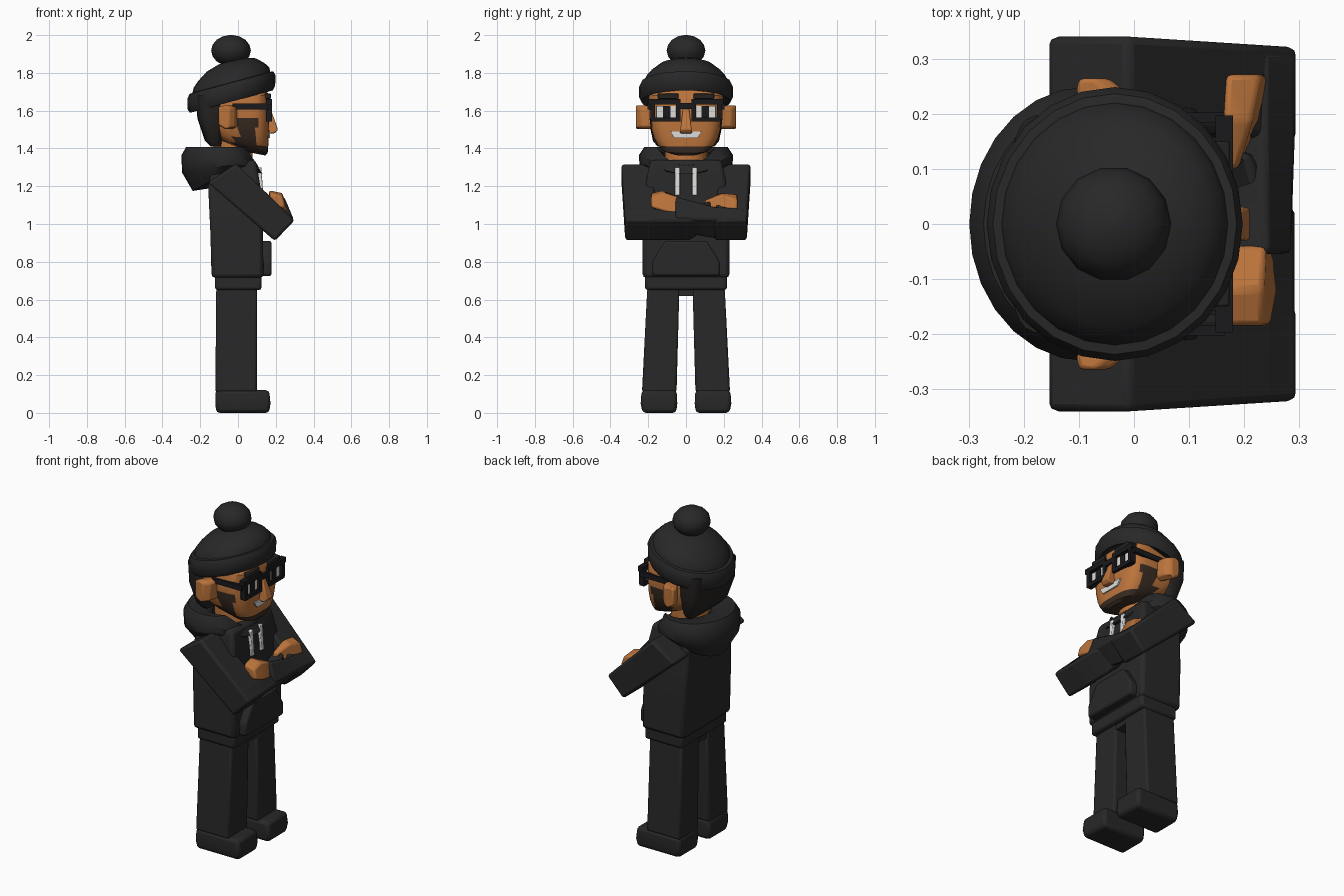
import bpy, bmesh, math
from math import sin, cos, pi


def material(name, r, g, b):
    m = bpy.data.materials.new(name)
    m.diffuse_color = (r, g, b, 1)
    return m


CLOTH = material("black_cloth", 0.021, 0.021, 0.022)
SKIN = material("brown_skin", 0.50, 0.175, 0.045)
HAIR = material("dark_hair", 0.018, 0.016, 0.015)
BEARD = material("dark_beard", 0.04, 0.024, 0.016)
FRAME = material("glasses_black", 0.010, 0.010, 0.012)
WHITE = material("white", 0.72, 0.72, 0.70)


def loft(name, rings, mat, bevel=0.0, closed=False, angle=35):
    """Skin a list of rings; cap both ends, or join last to first."""
    bm = bmesh.new()
    vs = [[bm.verts.new(p) for p in r] for r in rings]
    n, k = len(rings[0]), len(rings)
    for i in range(k if closed else k - 1):
        a, b = vs[i], vs[(i + 1) % k]
        for j in range(n):
            bm.faces.new((a[j], a[(j + 1) % n], b[(j + 1) % n], b[j]))
    if not closed:
        bm.faces.new(vs[0])
        bm.faces.new(vs[-1])
    bmesh.ops.recalc_face_normals(bm, faces=bm.faces)
    me = bpy.data.meshes.new(name)
    bm.to_mesh(me)
    bm.free()
    ob = bpy.data.objects.new(name, me)
    bpy.context.collection.objects.link(ob)
    me.materials.append(mat)
    if bevel:
        mod = ob.modifiers.new("bevel", 'BEVEL')
        mod.width, mod.segments, mod.limit_method = bevel, 2, 'ANGLE'
    bpy.ops.object.select_all(action='DESELECT')
    ob.select_set(True)
    bpy.context.view_layer.objects.active = ob
    bpy.ops.object.shade_smooth_by_angle(angle=math.radians(angle))
    return ob


def rect(z, x0, x1, y0, y1):
    return [(x0, y0, z), (x1, y0, z), (x1, y1, z), (x0, y1, z)]


def box(name, x, y, z, mat, bevel=0.0):
    return loft(name, [rect(z[0], *x, *y), rect(z[1], *x, *y)], mat, bevel)


def oval(z, x0, x1, w, n=32, e=2.0, slope=0.0):
    """Super-ellipse ring; slope tilts it along x."""
    cx, h, out = (x0 + x1) / 2, (x1 - x0) / 2, []
    for i in range(n):
        c, s = cos(2 * pi * i / n), sin(2 * pi * i / n)
        x = h * math.copysign(abs(c) ** (2 / e), c)
        y = w * math.copysign(abs(s) ** (2 / e), s)
        out.append((cx + x, y, z + slope * x))
    return out


def section(y, pts):
    return [(x, y, z) for x, z in pts]


# Legs and shoes
for side, s in (("left", 1), ("right", -1)):
    loft(side + "_leg", [rect(0.11, -0.12, 0.10, s * 0.05, s * 0.233),
                         rect(0.66, -0.115, 0.10, s * 0.035, s * 0.205)], CLOTH, 0.012)
    loft(side + "_shoe", [rect(0.0, -0.115, 0.165, s * 0.052, s * 0.23),
                          rect(0.05, -0.12, 0.172, s * 0.046, s * 0.24),
                          rect(0.12, -0.12, 0.165, s * 0.05, s * 0.235)], CLOTH, 0.018)
box("hips", (-0.11, 0.095), (-0.2, 0.2), (0.62, 0.70), CLOTH)

# Hoodie body, hem and pocket
box("hoodie_hem", (-0.122, 0.125), (-0.217, 0.217), (0.65, 0.74), CLOTH, 0.015)
loft("hoodie_body", [rect(z, a, b, -w, w) for z, a, b, w in (
    (0.715, -0.14, 0.135, 0.23), (0.95, -0.146, 0.132, 0.23),
    (1.2, -0.158, 0.118, 0.215), (1.34, -0.13, 0.095, 0.19))], CLOTH, 0.02)
loft("front_pocket", [[(x, -0.18, 0.725), (x, 0.18, 0.725), (x, 0.18, 0.80), (x, 0.11, 0.91),
                       (x, -0.11, 0.91), (x, -0.18, 0.80)] for x in (0.12, 0.178)], CLOTH, 0.012)

# Folded hood lying round the neck: a section swept round, deeper at the back
hood = []
for i in range(28):
    t = 2 * pi * i / 28
    c, s = cos(t), sin(t)
    b = (1 - c) / 2
    top = 1.31 + 0.098 * min(1, b * 4)
    low = 1.265 - 0.09 * b * b

    def outer(k, z):
        return (-0.085 + 0.215 * c * k, 0.25 * s * k, z)
    hood.append([(-0.02 + 0.115 * c, 0.14 * s, top - 0.03),
                 (-0.035 + 0.14 * c, 0.175 * s, top), outer(0.88, top),
                 outer(1, top - 0.045), outer(0.98, top - 0.5 * (top - low) - 0.02),
                 outer(0.72, low), (-0.02 + 0.09 * c, 0.12 * s, low + 0.02)])
loft("hood", hood, CLOTH, closed=True, angle=40)

# Drawstrings
for side, s in (("left", 1), ("right", -1)):
    loft(side + "_drawstring", [rect(1.15, 0.112, 0.134, s * 0.033, s * 0.058),
                                rect(1.30, 0.10, 0.124, s * 0.033, s * 0.058)], WHITE, 0.004)

# Upper arms, slanting forward to the elbows
for side, s in (("left", 1), ("right", -1)):
    a, b, c, d = (-0.16, 1.22), (-0.01, 1.32), (0.30, 1.02), (0.195, 0.91)
    loft(side + "_upper_arm",
         [[(a[0], s * 0.18, a[1]), (a[0], s * 0.342, a[1]), (b[0], s * 0.342, b[1]), (b[0], s * 0.18, b[1])],
          [(d[0], s * 0.15, d[1]), (d[0], s * 0.322, d[1]), (c[0], s * 0.322, c[1]), (c[0], s * 0.15, c[1])]],
         CLOTH, 0.014)

# Crossed forearms and hands
ELBOW = [(0.195, 0.91), (0.298, 1.02), (0.235, 1.085), (0.11, 0.99)]
loft("left_forearm", [section(0.318, ELBOW), section(0.15, [(x, z + 0.01) for x, z in ELBOW]),
                      section(-0.055, [(0.20, 0.955), (0.29, 1.03), (0.245, 1.15), (0.13, 1.09)])],
     CLOTH, 0.014)
loft("right_forearm", [section(-0.318, ELBOW), section(0.02, ELBOW),
                       section(0.13, [(0.16, 0.98), (0.23, 1.02), (0.21, 1.125), (0.13, 1.11)])],
     CLOTH, 0.014)
loft("left_hand", [section(-0.04, [(0.17, 1.04), (0.25, 1.05), (0.24, 1.145), (0.165, 1.13)]),
                   section(-0.12, [(0.16, 1.06), (0.262, 1.07), (0.235, 1.165), (0.165, 1.18)]),
                   section(-0.185, [(0.165, 1.08), (0.25, 1.09), (0.235, 1.145), (0.17, 1.165)])],
     SKIN, 0.01)
loft("right_hand", [section(0.10, [(0.15, 1.05), (0.19, 1.05), (0.19, 1.125), (0.16, 1.125)]),
                    section(0.19, [(0.15, 1.06), (0.23, 1.07), (0.215, 1.155), (0.165, 1.165)]),
                    section(0.272, [(0.16, 1.08), (0.245, 1.08), (0.23, 1.13), (0.17, 1.16)])],
     SKIN, 0.01)

# Neck and head; the beard is painted on the jaw
loft("neck", [oval(1.24, -0.13, 0.085, 0.11, 16), oval(1.46, -0.13, 0.07, 0.11, 16)], SKIN)
head = loft("head", [oval(z, a, b, w, 40, e, sl) for z, a, b, w, e, sl in (
    (1.375, 0.02, 0.145, 0.07, 3, -0.2), (1.395, -0.03, 0.157, 0.125, 3, -0.2),
    (1.425, -0.09, 0.16, 0.152, 3.4, -0.12), (1.46, -0.13, 0.162, 0.172, 3.8, -0.06),
    (1.51, -0.17, 0.164, 0.187, 4, 0), (1.56, -0.19, 0.165, 0.193, 4, 0),
    (1.68, -0.20, 0.165, 0.196, 4, 0), (1.74, -0.2, 0.13, 0.17, 3, 0))], SKIN)
head.data.materials.append(BEARD)
for f in head.data.polygons:
    x, y, z = f.center
    strip = 0.0 < x < 0.10 and abs(y) > 0.12 and z < 1.56
    if (z < 1.425 and x > -0.02) or strip:
        f.material_index = 1

# Hair at the back of the head
loft("back_hair", [oval(z, a, b, w, 28, 4) for z, a, b, w in (
    (1.41, -0.145, -0.09, 0.15), (1.44, -0.175, -0.085, 0.175),
    (1.56, -0.215, -0.07, 0.20), (1.68, -0.225, -0.06, 0.20))], HAIR)

# Ears, eyes, brows and glasses
for side, s in (("left", 1), ("right", -1)):
    loft(side + "_ear", [
        [(x, s * y, z) for x, z in ((x0, 1.525), (x0 + 0.04, 1.50), (x1, 1.515), (x1, 1.615),
                                    (x1 - 0.03, 1.63), (x0, 1.62))]
        for y, x0, x1 in ((0.175, -0.07, 0.0), (0.24, -0.105, -0.015), (0.265, -0.10, -0.045))],
        SKIN, 0.008)
    box(side + "_eye_white", (0.158, 0.166), (s * 0.055, s * 0.155), (1.565, 1.625), WHITE)
    box(side + "_pupil", (0.160, 0.169), (s * 0.082, s * 0.122), (1.565, 1.625), FRAME)
    box(side + "_eyebrow", (0.14, 0.174), (s * 0.04, s * 0.15), (1.663, 1.69), HAIR, 0.004)
    for part, y, z in (("top", (0.03, 0.198), (1.632, 1.662)), ("bottom", (0.03, 0.185), (1.543, 1.565)),
                       ("inner", (0.03, 0.052), (1.55, 1.65)), ("outer", (0.163, 0.187), (1.55, 1.65))):
        box(side + "_rim_" + part, (0.148, 0.18), [s * v for v in y], z, FRAME)
    box(side + "_temple", (-0.03, 0.165), (s * 0.185, s * 0.203), (1.605, 1.637), FRAME)
box("glasses_bridge", (0.155, 0.18), (-0.035, 0.035), (1.61, 1.64), FRAME)

# Nose and smile
loft("nose", [rect(1.48, 0.14, 0.195, -0.032, 0.032), rect(1.50, 0.14, 0.212, -0.03, 0.03),
              rect(1.61, 0.14, 0.172, -0.016, 0.016)], SKIN, 0.006)
loft("teeth", [[(x, -0.06, 1.455), (x, 0.06, 1.455), (x, 0.085, 1.49), (x, -0.085, 1.49)]
               for x in (0.161, 0.170)], WHITE)

# Knitted hat: sheared so the back sits lower, with a rolled brim and a pom-pom
hat = []
for r, z in ((0.205, 1.66), (0.22, 1.648), (0.232, 1.67), (0.233, 1.725), (0.222, 1.748), (0.206, 1.75),
             (0.2, 1.775), (0.175, 1.805), (0.13, 1.842), (0.07, 1.862), (0.01, 1.868)):
    hat.append(oval(z, -0.035 - r, -0.035 + r, r * 1.07, 24, 2, 0.27))
loft("knit_hat", hat, CLOTH, angle=40)
pom = []
for i in range(9):
    a = -pi / 2 + pi * (i + 0.15) / 8.3
    r = 0.105 * cos(a)
    pom.append(oval(1.918 + 0.083 * sin(a), -0.037 - r, -0.037 + r, r, 14))
loft("pom_pom", pom, CLOTH)
